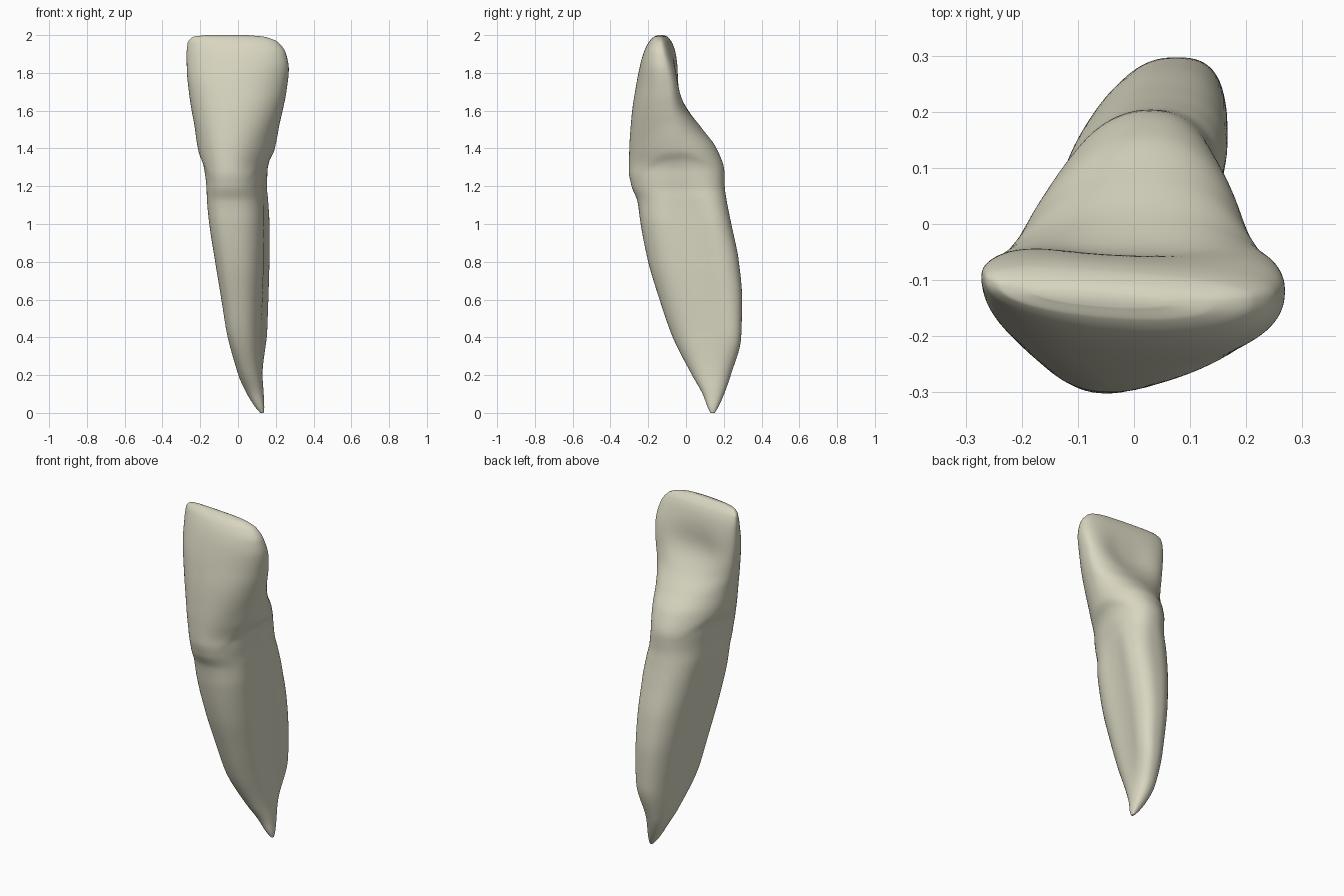
import bpy, bmesh, math

if "Cube" in bpy.data.objects:
    bpy.data.objects.remove(bpy.data.objects["Cube"])

# Cross-section table: z, left x, right x, front y, back y, y of widest line
ROWS = [
    (0.00, 0.118, 0.136, 0.130, 0.152, 0.14),
    (0.03, 0.092, 0.139, 0.115, 0.170, 0.142),
    (0.10, 0.048, 0.136, 0.088, 0.202, 0.145),
    (0.20, 0.002, 0.131, 0.032, 0.237, 0.135),
    (0.40, -0.045, 0.145, -0.070, 0.292, 0.11),
    (0.60, -0.080, 0.156, -0.140, 0.297, 0.08),
    (0.80, -0.115, 0.165, -0.200, 0.280, 0.04),
    (1.00, -0.148, 0.168, -0.240, 0.240, 0.0),
    (1.12, -0.160, 0.161, -0.257, 0.216, -0.02),
    (1.20, -0.163, 0.152, -0.288, 0.205, -0.04),
    (1.28, -0.172, 0.152, -0.302, 0.203, -0.05),
    (1.40, -0.200, 0.183, -0.300, 0.162, -0.07),
    (1.50, -0.224, 0.211, -0.294, 0.090, -0.08),
    (1.60, -0.245, 0.236, -0.285, 0.022, -0.09),
    (1.70, -0.260, 0.256, -0.270, -0.015, -0.10),
    (1.82, -0.271, 0.269, -0.247, -0.036, -0.11),
    (1.90, -0.272, 0.255, -0.225, -0.058, -0.115),
    (1.96, -0.266, 0.215, -0.198, -0.083, -0.12),
    (1.99, -0.240, 0.145, -0.172, -0.108, -0.13),
    (2.00, -0.170, 0.050, -0.150, -0.126, -0.138),
]
SIDES, STEPS = 96, 7


def smooth(a, b, v):
    t = min(1, max(0, (v - a) / (b - a)))
    return t * t * (3 - 2 * t)


def bell(v, mid, width):
    return math.exp(-((v - mid) / width) ** 2)


def slope(i, k):
    # slope limited so the profile never overshoots
    if i in (0, len(ROWS) - 1):
        j = min(i, len(ROWS) - 2)
        return (ROWS[j + 1][k] - ROWS[j][k]) / (ROWS[j + 1][0] - ROWS[j][0])
    a = (ROWS[i][k] - ROWS[i - 1][k]) / (ROWS[i][0] - ROWS[i - 1][0])
    b = (ROWS[i + 1][k] - ROWS[i][k]) / (ROWS[i + 1][0] - ROWS[i][0])
    return 2 * a * b / (a + b) if a * b > 0 else 0


def section(i, t):
    h = ROWS[i + 1][0] - ROWS[i][0]
    out = [ROWS[i][0] + h * t]
    for k in range(1, 6):
        p, q = ROWS[i][k], ROWS[i + 1][k]
        out.append((2*t**3 - 3*t*t + 1) * p + (t**3 - 2*t*t + t) * h * slope(i, k)
                   + (3*t*t - 2*t**3) * q + (t**3 - t*t) * h * slope(i + 1, k))
    return out


def ring(z, xl, xr, yf, yb, ym):
    root = 1 - smooth(1.0, 1.35, z)
    low = smooth(0.1, 0.45, z)
    lean = 0.038 * low * (1 - smooth(1.3, 1.75, z))
    fossa = 0.03 * bell(z, 1.74, 0.13)
    cx, hx = (xl + xr) / 2, (xr - xl) / 2
    pts = []
    for j in range(SIDES):
        a = 2 * math.pi * j / SIDES
        c, s = math.cos(a), math.sin(a)
        n = 2.15 + 0.4 * root * low
        if s > 0:
            n += 0.6 * smooth(1.6, 1.75, z) - 0.2 * bell(z, 1.48, 0.12)
        sx = math.copysign(abs(c) ** (2 / n), c)
        sy = math.copysign(abs(s) ** (2 / n), s)
        # long grooves on both sides of the root
        groove = (0.17 if c > 0 else 0.10) * root * low * bell(s, 0.05, 0.4)
        # gum line: crown stands slightly proud above a wavy line
        line = 1.18 + 0.17 * c * c + 0.05 * max(0, s)
        swell = 1 + 0.05 * smooth(line - 0.02, line + 0.03, z) * (1 - smooth(line + 0.03, line + 0.2, z)) * c * c
        x = cx + hx * sx * (1 - groove) * swell + lean * sy
        y = ym + sy * ((yb - ym) if s > 0 else (ym - yf))
        if s > 0:
            y -= fossa * bell(c, 0, 0.5)
        # biting edge runs slightly askew
        y -= 0.08 * x * smooth(1.7, 1.95, z)
        pts.append((x, y, z))
    return pts


# Tooth: lofted sections closed at both ends
bm = bmesh.new()
rings = []
for i in range(len(ROWS) - 1):
    last = i == len(ROWS) - 2
    for k in range(STEPS + (1 if last else 0)):
        rings.append([bm.verts.new(p) for p in ring(*section(i, k / STEPS))])
for lo, hi in zip(rings, rings[1:]):
    for j in range(SIDES):
        m = (j + 1) % SIDES
        bm.faces.new((lo[j], lo[m], hi[m], hi[j]))
bm.faces.new(rings[0][::-1])
bm.faces.new(rings[-1])
bmesh.ops.recalc_face_normals(bm, faces=bm.faces)
for f in bm.faces:
    f.smooth = True

mesh = bpy.data.meshes.new("tooth")
bm.to_mesh(mesh)
bm.free()
ivory = bpy.data.materials.new("ivory")
ivory.diffuse_color = (0.69, 0.67, 0.53, 1)
ivory.use_nodes = True
ivory.node_tree.nodes["Principled BSDF"].inputs["Base Color"].default_value = ivory.diffuse_color
mesh.materials.append(ivory)
tooth = bpy.data.objects.new("tooth", mesh)
bpy.context.collection.objects.link(tooth)
